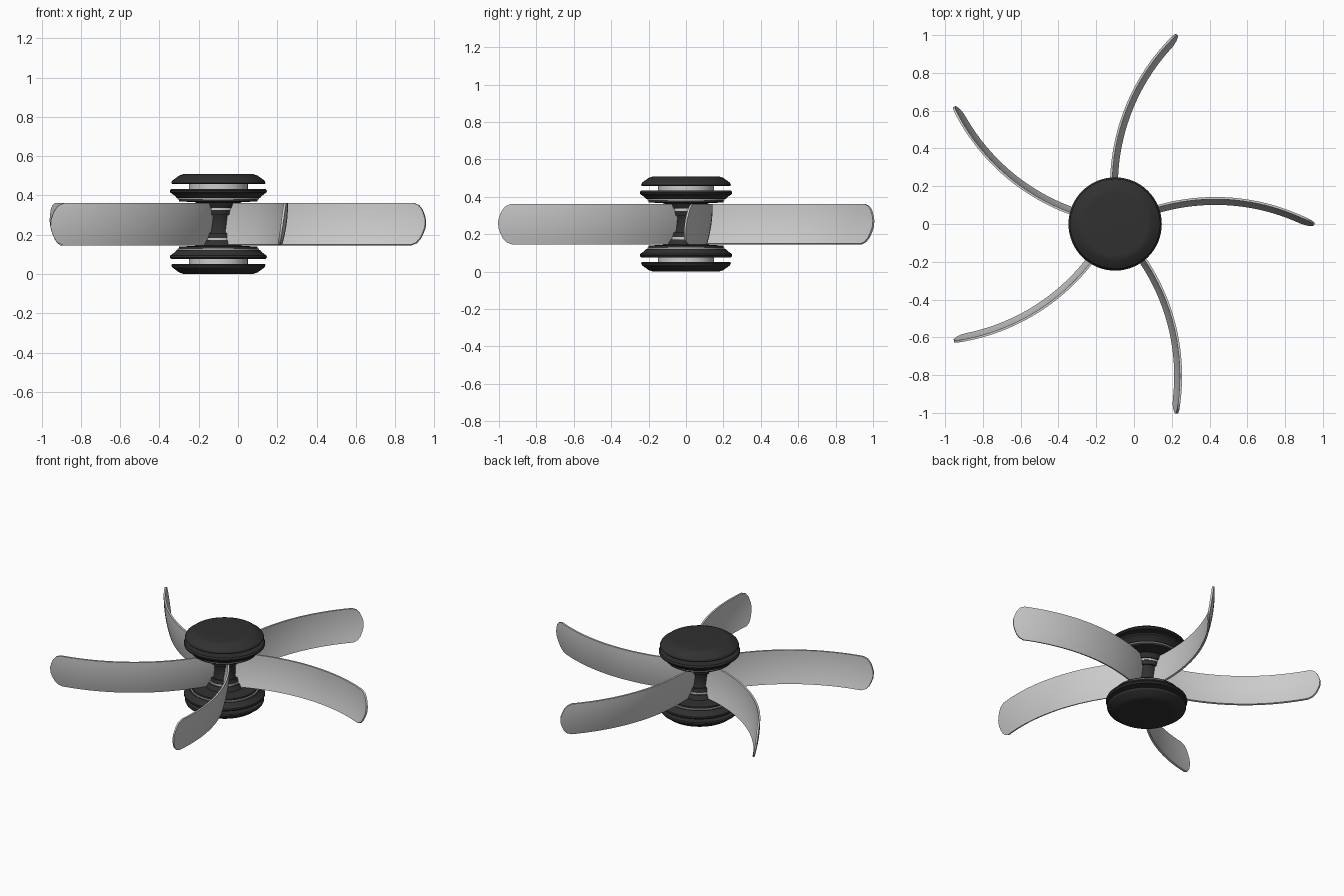
import bpy, bmesh
from math import sin, cos, asin, radians, pi
from mathutils import Matrix, Vector

if "Cube" in bpy.data.objects:
    bpy.data.objects.remove(bpy.data.objects["Cube"])

CX, MID = -0.10, 0.2545      # rotor axis and mid height
dark = bpy.data.materials.new("dark_metal")
dark.diffuse_color = (0.03, 0.03, 0.03, 1)
dark.use_nodes = True
dark.node_tree.nodes["Principled BSDF"].inputs["Base Color"].default_value = dark.diffuse_color


def finish(name, bm, mat=None, angle=30):
    bmesh.ops.recalc_face_normals(bm, faces=bm.faces)
    me = bpy.data.meshes.new(name)
    bm.to_mesh(me)
    bm.free()
    ob = bpy.data.objects.new(name, me)
    bpy.context.collection.objects.link(ob)
    if mat:
        me.materials.append(mat)
    bpy.ops.object.select_all(action='DESELECT')
    bpy.context.view_layer.objects.active = ob
    ob.select_set(True)
    bpy.ops.object.shade_smooth_by_angle(angle=radians(angle))
    return ob


def lathe(name, profile, mat=None, flip=False):
    """Spin (radius, z) points about the rotor axis; flip mirrors about mid height."""
    bm = bmesh.new()
    pts = [(r, 2 * MID - z if flip else z) for r, z in profile]
    vs = [bm.verts.new((r, 0, z)) for r, z in pts]
    es = [bm.edges.new(p) for p in zip(vs, vs[1:])]
    bmesh.ops.spin(bm, geom=vs + es, cent=(0, 0, 0), axis=(0, 0, 1),
                   angle=2 * pi, steps=64, use_duplicate=False)
    bmesh.ops.remove_doubles(bm, verts=bm.verts, dist=1e-5)
    ob = finish(name, bm, mat)
    ob.location.x = CX


# Hub: waisted core plus matching stacks above and below
lathe("hub_core", [(0, 0.14), (0.08, 0.14), (0.08, 0.20), (0.07, 0.22), (0.07, 0.29),
                   (0.08, 0.31), (0.08, 0.37), (0, 0.37)], dark)
for side, flip in (("upper", False), ("lower", True)):
    lathe(side + "_core_collar", [(0, 0.30), (0.085, 0.30), (0.09, 0.325), (0, 0.325)], dark, flip)
    lathe(side + "_core_ring", [(0, 0.325), (0.092, 0.325), (0.092, 0.337), (0, 0.337)], None, flip)
    lathe(side + "_flange", [(0, 0.337), (0.10, 0.337), (0.115, 0.365), (0.20, 0.37),
                             (0.20, 0.38), (0, 0.38)], dark, flip)
    lathe(side + "_thin_ring", [(0, 0.38), (0.207, 0.38), (0.207, 0.387), (0, 0.387)], None, flip)
    lathe(side + "_plate", [(0, 0.387), (0.213, 0.387), (0.22, 0.397), (0.245, 0.415),
                            (0.247, 0.424), (0.24, 0.433), (0, 0.433)], dark, flip)
    lathe(side + "_spacer", [(0, 0.43), (0.15, 0.43), (0.15, 0.46), (0, 0.46)], None, flip)
    lathe(side + "_cap", [(0, 0.457), (0.235, 0.457), (0.24, 0.463), (0.235, 0.475), (0.20, 0.501),
                          (0.178, 0.508), (0.165, 0.509), (0, 0.509)], dark, flip)

# Blades: circular arc path, slightly leaning and bowed section, rounded tip
R, AC = 1.10, Vector((0.53, -0.975))
stations = [(0.065 + 0.925 * i / 24, 0.107) for i in range(25)]
stations += [(1.015, 0.096), (1.032, 0.075), (1.043, 0.048), (1.0515, 0.018)]
ROWS = 9


def blade(name, turn):
    bm = bmesh.new()
    cols = []
    for u, half in stations:
        a = asin((u - AC.x) / R)
        col = []
        for j in range(ROWS):
            h = half * (2 * j / (ROWS - 1) - 1)
            s = h / 0.107
            rad = R + 0.015 * s + 0.008 * (1 - s * s) - 0.003
            col.append(bm.verts.new((AC.x + rad * sin(a), AC.y + rad * cos(a), MID + h)))
        cols.append(col)
    for c, d in zip(cols, cols[1:]):
        for j in range(ROWS - 1):
            bm.faces.new((c[j], d[j], d[j + 1], c[j + 1]))
    ob = finish(name, bm)
    ob.matrix_world = Matrix.Translation((CX, 0, 0)) @ Matrix.Rotation(turn, 4, 'Z')
    m = ob.modifiers.new("thickness", 'SOLIDIFY')
    m.thickness = 0.012
    m.offset = 0
    # bake thickness so edges can be shaded sharp
    bpy.ops.object.modifier_apply(modifier=m.name)
    bpy.ops.object.shade_smooth_by_angle(angle=radians(30))


for k in range(5):
    blade(f"blade_{k + 1}", k * 2 * pi / 5)
